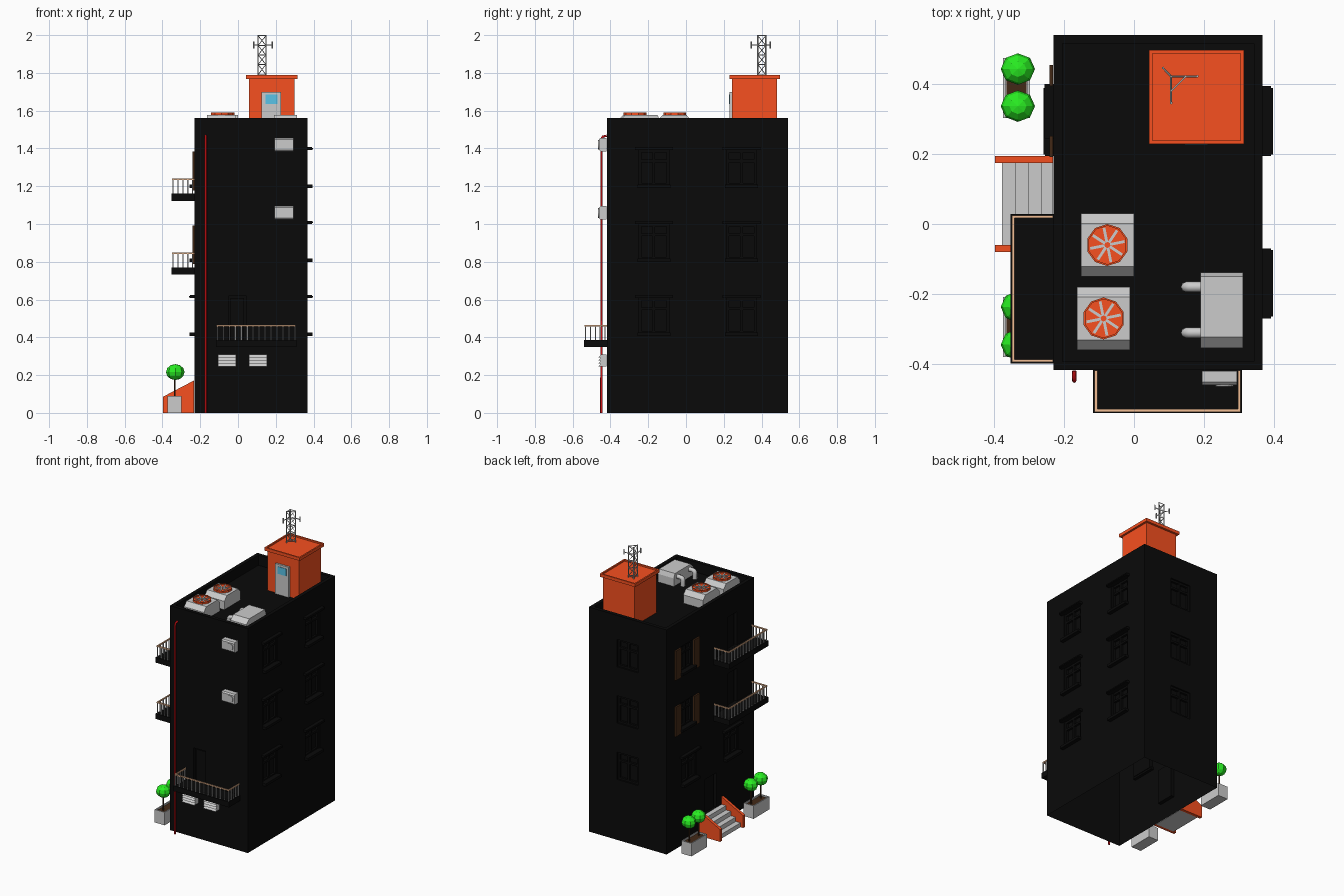
import bpy, bmesh, math
from mathutils import Vector, Matrix

if "Cube" in bpy.data.objects:
    bpy.data.objects.remove(bpy.data.objects["Cube"])

X0, X1, Y0, Y1, H, ROOF = -0.23, 0.368, -0.418, 0.541, 1.56, 1.49


def material(name, rgb):
    m = bpy.data.materials.new(name)
    m.diffuse_color = (*rgb, 1)
    m.use_nodes = True
    m.node_tree.nodes["Principled BSDF"].inputs["Base Color"].default_value = m.diffuse_color
    return m


BLACK = material("black", (0.003, 0.003, 0.003))
ORANGE = material("orange", (0.93, 0.08, 0.014))
RED = material("red", (0.7, 0.006, 0.008))
GREEN = material("green", (0.022, 0.85, 0.016))
BROWN = material("brown", (0.055, 0.022, 0.008))
TAN = material("tan", (0.9, 0.52, 0.3))
BLUE = material("blue", (0.1, 0.55, 0.8))
STEEL = material("steel", (0.5, 0.5, 0.5))


def box(bm, x0, x1, y0, y1, z0, z1):
    m = Matrix.Translation(((x0 + x1) / 2, (y0 + y1) / 2, (z0 + z1) / 2)) @ \
        Matrix.Diagonal((abs(x1 - x0), abs(y1 - y0), abs(z1 - z0), 1))
    return bmesh.ops.create_cube(bm, size=1, matrix=m)["verts"]


def sink_top(bm, vs, rim, depth):
    """Sink the top face of a solid inside a rim."""
    top = max({f for v in vs for f in v.link_faces}, key=lambda f: f.calc_center_median().z)
    bm.normal_update()
    bmesh.ops.inset_region(bm, faces=[top], thickness=rim)
    r = bmesh.ops.extrude_face_region(bm, geom=[top])
    new = [v for v in r["geom"] if isinstance(v, bmesh.types.BMVert)]
    bmesh.ops.translate(bm, verts=new, vec=(0, 0, -depth))
    if top.is_valid:
        bmesh.ops.delete(bm, geom=[top], context="FACES_ONLY")


def rod(bm, p, q, r, n=6):
    p, q = Vector(p), Vector(q)
    d = q - p
    turn = Vector((0, 0, 1)).rotation_difference(d).to_matrix().to_4x4()
    m = Matrix.Translation((p + q) / 2) @ turn
    return bmesh.ops.create_cone(bm, cap_ends=True, segments=n, radius1=r, radius2=r,
                                 depth=d.length, matrix=m)["verts"]


def prism(bm, pts, axis, a, b):
    """Extrude a profile: (y,z) along x, or (x,z) along y."""
    at = (lambda p, t: (t, p[0], p[1])) if axis == "x" else (lambda p, t: (p[0], t, p[1]))
    va = [bm.verts.new(at(p, a)) for p in pts]
    vb = [bm.verts.new(at(p, b)) for p in pts]
    bm.faces.new(va)
    bm.faces.new(vb[::-1])
    for i in range(len(pts)):
        j = (i + 1) % len(pts)
        bm.faces.new((va[i], vb[i], vb[j], va[j]))


def finish(bm, name, mat=None):
    bmesh.ops.recalc_face_normals(bm, faces=bm.faces)
    me = bpy.data.meshes.new(name)
    bm.to_mesh(me)
    bm.free()
    ob = bpy.data.objects.new(name, me)
    bpy.context.collection.objects.link(ob)
    if mat:
        me.materials.append(mat)
    return ob


def wall_box(bm, side, t0, t1, d0, d1, z0, z1):
    """Box on a wall: t along the wall, d outward from it."""
    if side == "right":
        box(bm, X1 + d0, X1 + d1, t0, t1, z0, z1)
    elif side == "left":
        box(bm, X0 - d1, X0 - d0, t0, t1, z0, z1)
    elif side == "front":
        box(bm, t0, t1, Y0 - d1, Y0 - d0, z0, z1)
    else:
        box(bm, t0, t1, Y1 + d0, Y1 + d1, z0, z1)


def pipe(name, pts, r, mat=None):
    cu = bpy.data.curves.new(name, "CURVE")
    cu.dimensions, cu.bevel_depth, cu.bevel_resolution, cu.use_fill_caps = "3D", r, 2, True
    s = cu.splines.new("POLY")
    s.points.add(len(pts) - 1)
    for p, c in zip(s.points, pts):
        p.co = (*c, 1)
    ob = bpy.data.objects.new(name, cu)
    bpy.context.collection.objects.link(ob)
    if mat:
        cu.materials.append(mat)


# openings: side, centre, width, bottom, top, hood, sill
FLOORS = [0.42, 0.812, 1.203]
windows = [("right", t, 0.16, z, z + 0.19, True, True) for t in (0.294, -0.17) for z in FLOORS]
windows += [("left", t, 0.16, FLOORS[0], FLOORS[0] + 0.19, True, True) for t in (0.294, -0.17)]
windows += [("left", 0.322, 0.14, z, z + 0.18, False, True) for z in FLOORS[1:]]
windows += [("back", 0.07, 0.16, z, z + 0.19, False, False) for z in FLOORS]
doors = [("left", 0.057, 0.13, 0.12, 0.36), ("front", -0.003, 0.095, 0.386, 0.62)]
doors += [("left", -0.183, 0.1, z, z + 0.23) for z in (0.77, 1.162)]

# building shell: cut openings and sunken roof, then open the underside
bm = bmesh.new()
box(bm, X0, X1, Y0, Y1, 0, H)
body = finish(bm, "building_shell", BLACK)
bm = bmesh.new()
box(bm, X0 + 0.025, X1 - 0.025, Y0 + 0.025, Y1 - 0.025, ROOF, H + 0.1)
for s, t, w, a, b in [o[:5] for o in windows] + doors:
    wall_box(bm, s, t - w / 2, t + w / 2, -0.025, 0.03, a, b)
cutter = finish(bm, "opening_cutter", BLACK)
cutter.hide_render = True
mod = body.modifiers.new("openings", "BOOLEAN")
mod.operation, mod.solver, mod.object = "DIFFERENCE", "EXACT", cutter
dg = bpy.context.evaluated_depsgraph_get()
me = bpy.data.meshes.new_from_object(body.evaluated_get(dg))
body.modifiers.clear()
body.data = me
bpy.data.objects.remove(cutter)
bm = bmesh.new()
bm.from_mesh(me)
low = [f for f in bm.faces if all(v.co.z < 1e-4 for v in f.verts)]
bmesh.ops.delete(bm, geom=low, context="FACES")
bm.to_mesh(me)
bm.free()

# window frames, hoods, sills and door panels
bm = bmesh.new()
for s, t, w, a, b, hood, sill in windows:
    h = w / 2
    for c in (t - h + 0.007, t, t + h - 0.007):
        wall_box(bm, s, c - 0.007, c + 0.007, -0.024, -0.008, a, b)
    for z in (a, b - 0.014, a + (b - a) * 0.65):
        wall_box(bm, s, t - h, t + h, -0.024, -0.01, z, z + 0.014)
    if hood:
        wall_box(bm, s, t - 0.1, t + 0.1, 0, 0.024, b - 0.002, b + 0.014)
        wall_box(bm, s, t - 0.095, t + 0.095, 0, 0.029, b + 0.002, b + 0.01)
    if sill:
        wall_box(bm, s, t - h - 0.008, t + h + 0.008, -0.02, 0.026, a - 0.012, a + 0.006)
for s, t, w, a, b in doors:
    wall_box(bm, s, t - w / 2 + 0.012, t + w / 2 - 0.012, -0.024, -0.015, a, b - 0.012)
finish(bm, "window_and_door_trim", BLACK)

# open shutters
bm = bmesh.new()
for z in FLOORS[1:]:
    for t in (0.222, 0.425):
        wall_box(bm, "left", t - 0.03, t + 0.03, 0.001, 0.012, z - 0.025, z + 0.18)
finish(bm, "shutters", BROWN)


# balconies with three-sided railings
def balcony(name, side, t0, t1, z):
    out, top, e = 0.123, z + 0.118, 0.008
    bm = bmesh.new()
    wall_box(bm, side, t0, t1, 0, out, z, z + 0.038)
    finish(bm, name + "_slab", BLACK)
    bm = bmesh.new()
    wall_box(bm, side, t0 + 0.004, t1 - 0.004, out - 0.012, out - 0.004, top - e, top)
    for t in (t0 + 0.004, t1 - 0.012):
        wall_box(bm, side, t, t + e, 0.001, out - 0.012, top - e, top)
    finish(bm, name + "_rail", TAN)
    bm = bmesh.new()
    posts = [(t0 + e + (t1 - t0 - 2 * e) * i / 13, out - e) for i in range(14)]
    posts += [(t, d) for t in (t0 + e, t1 - e) for d in (0.01, 0.036, 0.061, 0.087)]
    for t, d in posts:
        wall_box(bm, side, t - 0.003, t + 0.003, d - 0.003, d + 0.003, z + 0.038, top - e)
    finish(bm, name + "_balusters", STEEL)


balcony("front_balcony", "front", -0.117, 0.309, 0.348)
balcony("lower_side_balcony", "left", -0.399, 0.029, 0.732)
balcony("upper_side_balcony", "left", -0.399, 0.029, 1.123)

# entrance stairs
bm = bmesh.new()
for i in range(4):
    box(bm, -0.377 + i * 0.037, X0 - 0.002, -0.06, 0.174, i * 0.03, (i + 1) * 0.03)
finish(bm, "entrance_steps")
bm = bmesh.new()
for y in (-0.08, 0.174):
    prism(bm, [(-0.398, 0), (X0 - 0.002, 0), (X0 - 0.002, 0.172), (-0.398, 0.085)], "y", y, y + 0.02)
finish(bm, "stair_walls", ORANGE)

# planters with clipped trees
for name, y0, trees in (("back", 0.303, (0.443, 0.337)), ("front", -0.38, (-0.237, -0.345))):
    bm = bmesh.new()
    sink_top(bm, box(bm, -0.374, -0.298, y0, y0 + 0.172, 0, 0.09), 0.01, 0.012)
    finish(bm, name + "_planter")
    bm = bmesh.new()
    box(bm, -0.364, -0.308, y0 + 0.01, y0 + 0.162, 0.07, 0.082)
    for y in trees:
        rod(bm, (-0.334, y, 0.08), (-0.334, y, 0.2), 0.005)
    finish(bm, name + "_soil_and_trunks", BROWN)
    bm = bmesh.new()
    for y in trees:
        m = Matrix.Translation((-0.332, y, 0.216)) @ Matrix.Diagonal((1, 0.92, 0.86, 1))
        bmesh.ops.create_uvsphere(bm, u_segments=8, v_segments=6, radius=0.049, matrix=m)
    finish(bm, name + "_tree_crowns", GREEN)

# stair house on the roof
bm = bmesh.new()
box(bm, 0.057, 0.3, 0.243, 0.482, ROOF, 1.77)
sink_top(bm, box(bm, 0.043, 0.314, 0.229, 0.497, 1.768, 1.79), 0.014, 0.01)
finish(bm, "stair_house", ORANGE)
bm = bmesh.new()
box(bm, 0.125, 0.228, 0.23, 0.245, ROOF, 1.7)
finish(bm, "stair_house_door")
bm = bmesh.new()
box(bm, 0.146, 0.21, 0.227, 0.235, 1.635, 1.685)
finish(bm, "door_glass", BLUE)

# lattice mast
bm = bmesh.new()
legs = [(0.106, 0.422), (0.106, 0.38), (0.148, 0.422)]
ends = [(0.083, 0.446), (0.106, 0.346), (0.181, 0.422)]
levels = [1.79, 1.845, 1.895, 1.945, 1.997]
for i, (a, tip) in enumerate(zip(legs, ends)):
    b = legs[(i + 1) % 3]
    rod(bm, (*a, 1.775), (*a, 2.0), 0.0035)
    for k, z in enumerate(levels):
        rod(bm, (*a, z), (*b, z), 0.0025, 4)
        if k < 4:
            rod(bm, (*a, z), (*b, levels[k + 1]), 0.002, 4)
    rod(bm, (*a, 1.947), (*tip, 1.947), 0.003)
    rod(bm, (*tip, 1.93), (*tip, 1.966), 0.004)
finish(bm, "lattice_mast", STEEL)


# rooftop units: chamfered housings, fans
def housing(name, x0, x1, y0, y1, top, cf, cb):
    bm = bmesh.new()
    prism(bm, [(y0, ROOF), (y1, ROOF), (y1, top - 0.03), (y1 - cb, top),
               (y0 + cf, top), (y0, top - 0.03)], "x", x0, x1)
    finish(bm, name)


for n, x, y in ((1, -0.076, -0.06), (2, -0.087, -0.27)):
    housing(f"fan_unit_{n}", x - 0.076, x + 0.076, y - 0.09, y + 0.09, 1.578, 0.028, 0.028)
    bm = bmesh.new()
    sink_top(bm, rod(bm, (x, y, 1.57), (x, y, 1.591), 0.06, 10), 0.005, 0.007)
    finish(bm, f"fan_disc_{n}", ORANGE)
    bm = bmesh.new()
    for i in range(8):
        bar = box(bm, 0.008, 0.05, -0.004, 0.004, 1.583, 1.588)
        bmesh.ops.rotate(bm, verts=bar, matrix=Matrix.Rotation(math.tau * i / 8 + 0.2, 3, "Z"))
        bmesh.ops.translate(bm, verts=bar, vec=(x, y, 0))
    finish(bm, f"fan_blades_{n}")
housing("duct_unit", 0.19, 0.312, -0.354, -0.138, 1.576, 0.031, 0.012)
for n, y in enumerate((-0.18, -0.311)):
    bend = [(0.167 - 0.018 * math.sin(a), y, 1.527 + 0.018 * math.cos(a))
            for a in (math.pi / 8 * k for k in range(5))]
    pipe(f"roof_duct_{n + 1}", [(0.195, y, 1.545)] + bend + [(0.149, y, ROOF)], 0.015)

# wall air conditioners and vents
WALL = Y0 - 0.002
for n, z in enumerate((1.42, 1.059)):
    bm = bmesh.new()
    prism(bm, [(WALL, z - 0.036), (WALL, z + 0.036), (-0.452, z + 0.036), (-0.46, z + 0.028),
               (-0.46, z - 0.028), (-0.452, z - 0.036)], "x", 0.194, 0.294)
    rod(bm, (0.259, -0.45, z), (0.259, -0.465, z), 0.026, 16)
    finish(bm, f"air_conditioner_{n + 1}")
bm = bmesh.new()
for x in (-0.107, 0.057):
    box(bm, x, x + 0.096, -0.45, WALL, 0.246, 0.31)
    for k in range(4):
        z = 0.246 + 0.016 * k
        prism(bm, [(-0.45, z + 0.016), (-0.45, z), (-0.463, z)], "x", x, x + 0.096)
finish(bm, "wall_vents")

# drain pipe
pipe("drain_pipe", [(-0.171, -0.448, 0), (-0.171, -0.448, 1.45), (-0.171, -0.44, 1.463),
                    (-0.171, -0.42, 1.467)], 0.006, RED)
